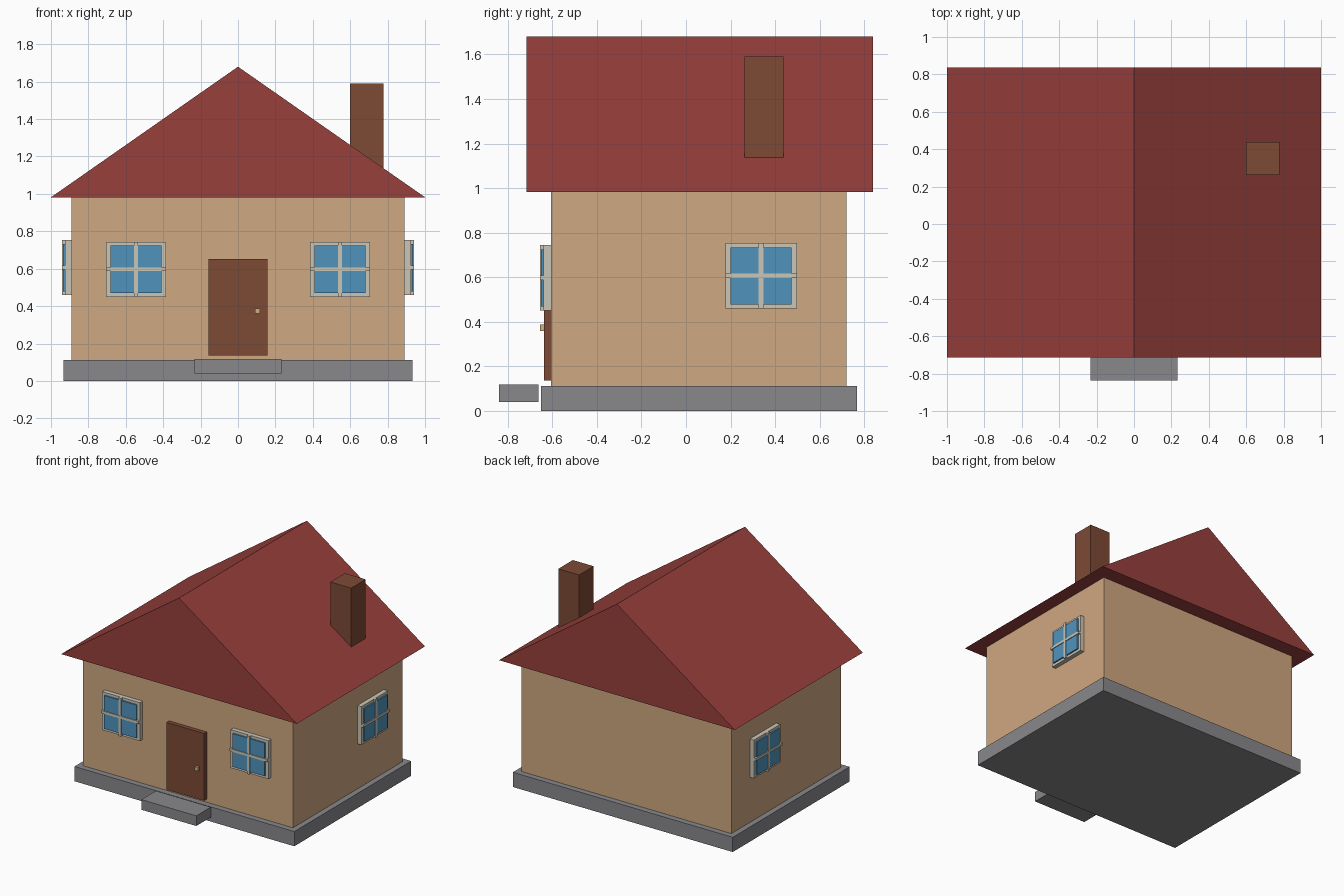
import bpy
import bmesh
from math import pi
from mathutils import Matrix, Vector

old = bpy.data.objects.get("Cube")
if old:
    bpy.data.objects.remove(old, do_unlink=True)


def material(name, rgb):
    """Flat material from display RGB, stored as linear values."""
    lin = [(c / 255 / 12.92) if c < 11 else ((c / 255 + 0.055) / 1.055) ** 2.4 for c in rgb]
    mat = bpy.data.materials.new(name)
    mat.use_nodes = True
    mat.diffuse_color = (*lin, 1)
    bsdf = mat.node_tree.nodes["Principled BSDF"]
    bsdf.inputs["Base Color"].default_value = (*lin, 1)
    bsdf.inputs["Roughness"].default_value = 0.8
    return mat


STONE = material("grey stone", (137, 136, 140))
PLASTER = material("tan plaster", (207, 168, 129))
TILE = material("red roof", (152, 64, 60))
WOOD = material("brown door wood", (125, 74, 53))
BRICK = material("brown chimney brick", (125, 74, 53))
CREAM = material("cream frame", (204, 198, 183))
GLASS = material("blue glass", (80, 148, 190))
BRASS = material("pale brass", (206, 176, 132))


def add_object(name, bm, mat):
    bmesh.ops.recalc_face_normals(bm, faces=bm.faces)
    mesh = bpy.data.meshes.new(name)
    bm.to_mesh(mesh)
    bm.free()
    mesh.materials.append(mat)
    obj = bpy.data.objects.new(name, mesh)
    bpy.context.collection.objects.link(obj)
    return obj


def box(name, x, y, z, mat, place=Matrix()):
    """Box from (low, high) ranges on each axis, moved by an optional matrix."""
    low, high = Vector((x[0], y[0], z[0])), Vector((x[1], y[1], z[1]))
    bm = bmesh.new()
    scale = Matrix.Diagonal((*(high - low), 1))
    bmesh.ops.create_cube(bm, size=1, matrix=place @ Matrix.Translation((low + high) / 2) @ scale)
    return add_object(name, bm, mat)


# House body and base
box("foundation", (-0.933, 0.933), (-0.65, 0.766), (0, 0.113), STONE)
box("walls", (-0.89, 0.89), (-0.605, 0.721), (0.113, 0.985), PLASTER)
box("front_step", (-0.233, 0.233), (-0.838, -0.662), (0.04, 0.118), STONE)

# Gabled roof: triangle swept along the ridge
bm = bmesh.new()
gable = bm.faces.new([bm.verts.new((x, -0.715, z)) for x, z in ((-1, 0.982), (1, 0.982), (0, 1.68))])
sweep = bmesh.ops.extrude_face_region(bm, geom=[gable], use_keep_orig=True)
bmesh.ops.translate(bm, vec=(0, 1.553, 0),
                    verts=[v for v in sweep["geom"] if isinstance(v, bmesh.types.BMVert)])
add_object("roof", bm, TILE)

box("chimney", (0.6, 0.777), (0.262, 0.438), (1.05, 1.59), BRICK)

# Door and knob
box("door", (-0.159, 0.159), (-0.637, -0.6), (0.137, 0.653), WOOD)
box("door_knob", (0.092, 0.118), (-0.656, -0.63), (0.36, 0.388), BRASS)


def window(name, position, turn):
    """Frame, glass and crossing bars, facing -y before turning."""
    place = Matrix.Translation(position) @ Matrix.Rotation(turn, 4, "Z")
    w, h = 0.16, 0.147
    box(name + "_frame", (-w, w), (-0.034, 0.005), (-h, h), CREAM, place)
    box(name + "_glass", (-0.137, 0.137), (-0.045, -0.03), (-0.127, 0.127), GLASS, place)
    box(name + "_upright_bar", (-0.011, 0.011), (-0.05, -0.03), (-h, h), CREAM, place)
    box(name + "_cross_bar", (-w, w), (-0.051, -0.03), (-0.01, 0.01), CREAM, place)


# Windows, two in front and one on each side
for side, label in ((1, "left"), (-1, "right")):
    window("front_" + label + "_window", (side * 0.545, -0.605, 0.597), 0)
    window(label + "_wall_window", (side * 0.89, 0.337, 0.606), side * pi / 2)
